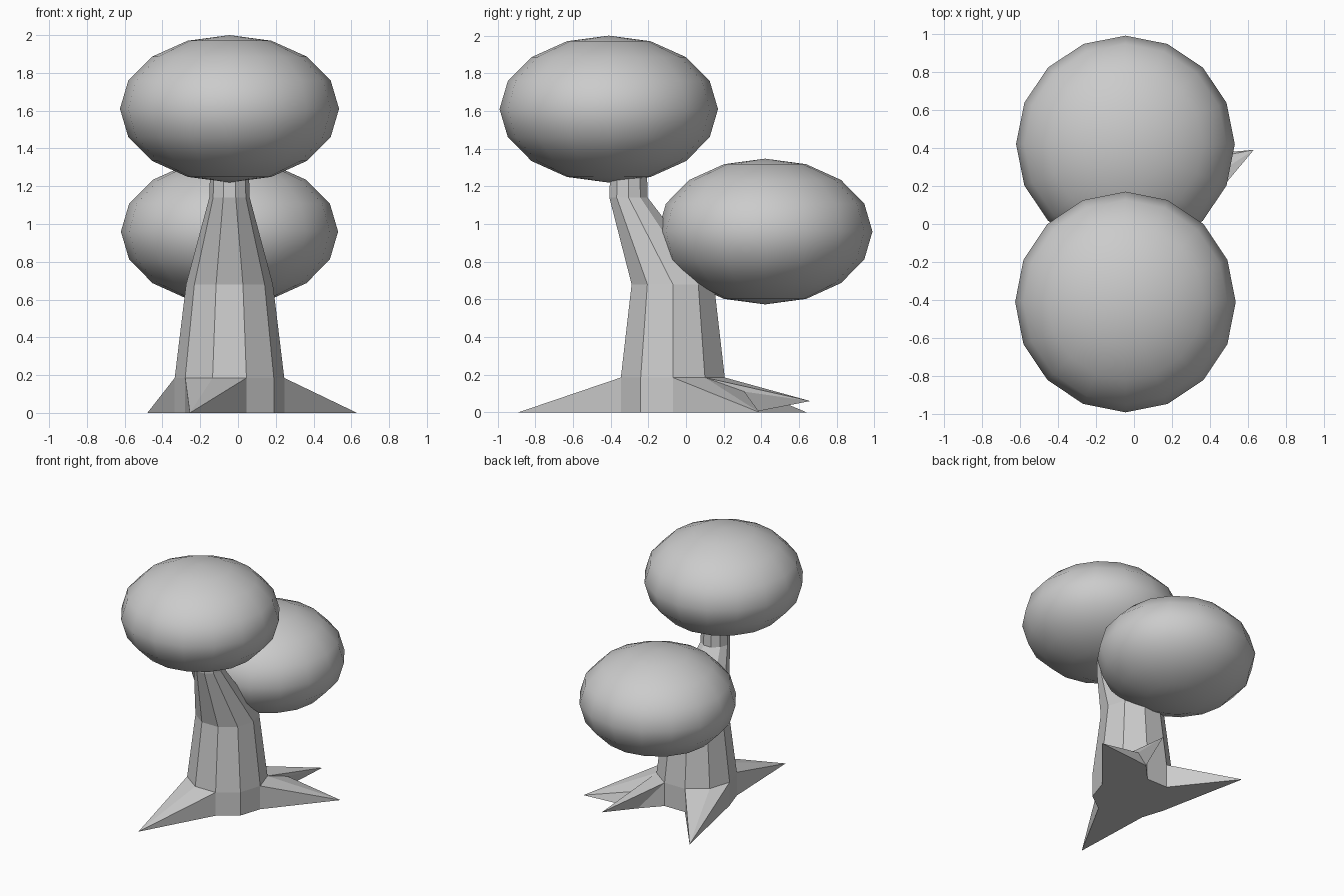
import bpy, bmesh, math

if "Cube" in bpy.data.objects:
    bpy.data.objects.remove(bpy.data.objects["Cube"])


def canopy(name, loc, scale):
    # smooth-shaded squashed ball of leaves
    bpy.ops.mesh.primitive_uv_sphere_add(segments=16, ring_count=8, radius=1, location=loc)
    ob = bpy.context.object
    ob.name = name
    ob.scale = scale
    bpy.ops.object.shade_smooth()
    return ob


canopy("upper_canopy", (-0.045, -0.41, 1.61), (0.58, 0.58, 0.39))
canopy("lower_canopy", (-0.045, 0.42, 0.96), (0.575, 0.57, 0.387))

# trunk: ten-sided, tapering and bending towards the front
N = 10
bm = bmesh.new()


def ring(y, z, r, moved={}):
    out = []
    for k in range(N):
        a = 2 * math.pi * k / N
        p = (-0.045 + r * math.cos(a), y + r * math.sin(a), z)
        out.append(bm.verts.new(moved.get(k, p)))
    return out


# roots: bottom vertices pulled far outwards
tips = {1: (0.63, 0.39, 0), 4: (-0.48, 0.64, 0), 7: (-0.255, -0.89, 0)}
base = ring(-0.07, 0, 0.29, tips)
rings = [ring(y, z, r) for y, z, r in
         ((-0.07, 0.185, 0.29), (-0.07, 0.68, 0.23), (-0.305, 1.14, 0.107), (-0.305, 1.36, 0.1))]
for lo, hi in zip(rings, rings[1:]):
    for k in range(N):
        j = (k + 1) % N
        bm.faces.new((lo[k], lo[j], hi[j], hi[k]))
bm.faces.new(rings[-1])

# flare between the trunk and the root tips
top = rings[0]
for k in range(N):
    j = (k + 1) % N
    if k == 1:
        continue
    if k in tips:
        bm.faces.new((base[k], top[j], top[k]))
        bm.faces.new((base[k], base[j], top[j]))
    elif j in tips:
        bm.faces.new((base[k], base[j], top[k]))
        bm.faces.new((base[j], top[j], top[k]))
    else:
        bm.faces.new((base[k], base[j], top[j], top[k]))

# forked root with a raised valley between its two points
valley = bm.verts.new((0.22, 0.31, 0.11))
fork = bm.verts.new((0.28, 0.66, 0.06))
heel = bm.verts.new((0.18, 0.35, 0))
a, b, tip, foot = top[1], top[2], base[1], base[2]
for f in ((a, tip, valley), (a, valley, fork), (a, fork, b), (b, fork, heel),
          (b, heel, foot), (tip, heel, valley), (valley, heel, fork)):
    bm.faces.new(f)

# underside
under = bm.faces.new(base[:2] + [heel] + base[2:])
bmesh.ops.triangulate(bm, faces=[under])
bmesh.ops.recalc_face_normals(bm, faces=bm.faces[:])

mesh = bpy.data.meshes.new("trunk")
bm.to_mesh(mesh)
bm.free()
bpy.context.collection.objects.link(bpy.data.objects.new("trunk_and_roots", mesh))
